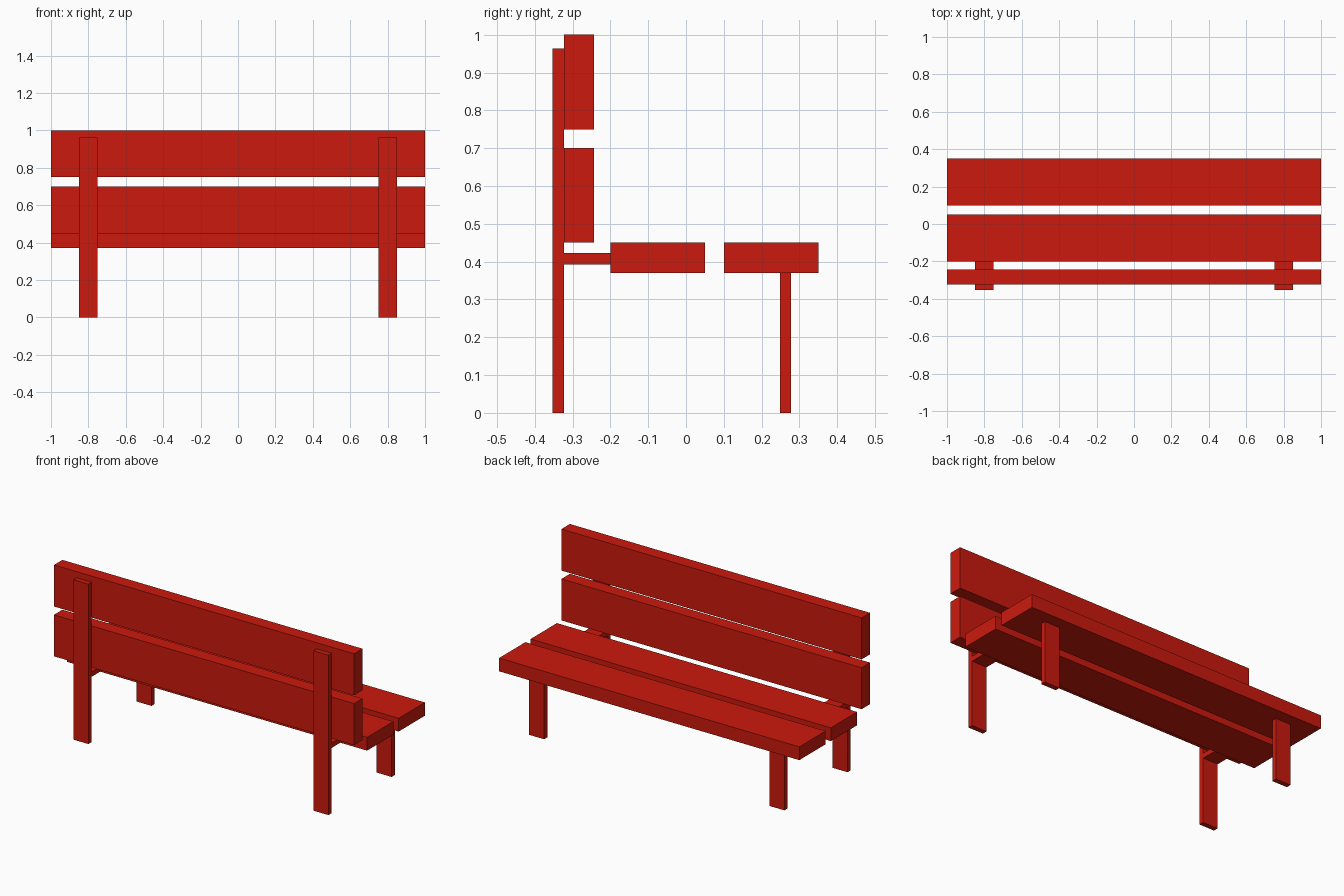
import bpy

if "Cube" in bpy.data.objects:
    bpy.data.objects.remove(bpy.data.objects["Cube"])

red = bpy.data.materials.new("red_paint")
red.diffuse_color = (0.6, 0.01, 0.004, 1)
red.use_nodes = True
red.node_tree.nodes["Principled BSDF"].inputs["Base Color"].default_value = red.diffuse_color


def box(name, x, y, z):
    """Box spanning the given (min, max) ranges."""
    spans = (x, y, z)
    bpy.ops.mesh.primitive_cube_add(size=1, location=[(a + b) / 2 for a, b in spans])
    ob = bpy.context.object
    ob.name = name
    ob.scale = [b - a for a, b in spans]
    bpy.ops.object.transform_apply(location=False, rotation=False, scale=True)
    ob.data.materials.append(red)
    return ob


# Seat planks
box("seat_plank_front", (-1, 1), (0.10, 0.35), (0.37, 0.45))
box("seat_plank_rear", (-1, 1), (-0.20, 0.05), (0.37, 0.45))

# Backrest planks
box("back_plank_lower", (-1, 1), (-0.323, -0.243), (0.45, 0.70))
box("back_plank_upper", (-1, 1), (-0.323, -0.243), (0.75, 1.00))

# Legs and seat brackets on both sides
for side, cx in (("left", -0.8), ("right", 0.8)):
    x = (cx - 0.05, cx + 0.05)
    box("back_leg_" + side, x, (-0.353, -0.323), (0, 0.963))
    box("front_leg_" + side, x, (0.248, 0.278), (0, 0.37))
    box("seat_bracket_" + side, x, (-0.323, -0.20), (0.393, 0.423))
